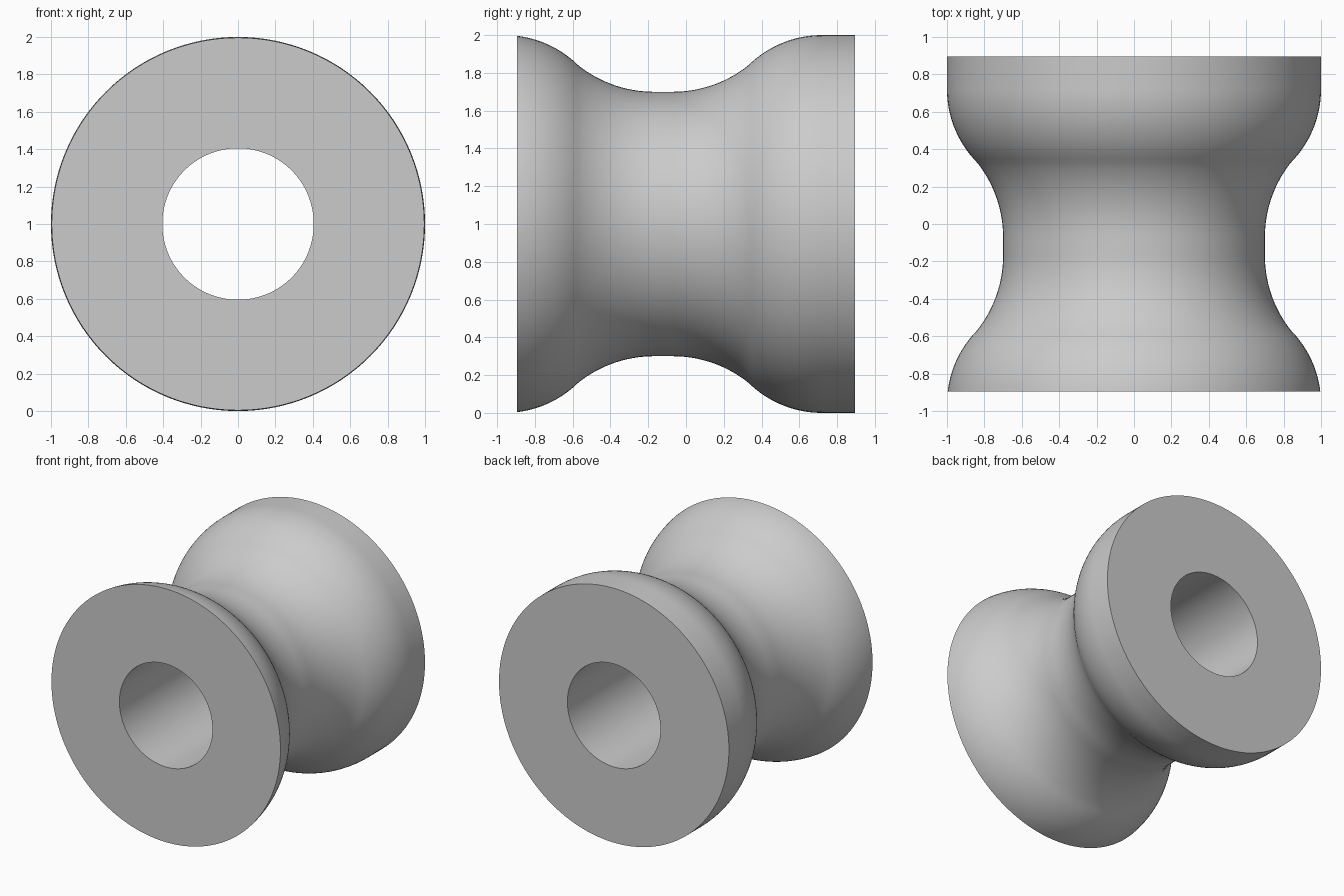
import bpy, bmesh, math

cube = bpy.data.objects.get("Cube")
if cube:
    bpy.data.objects.remove(cube, do_unlink=True)

FRONT, BACK = -0.895, 0.895
MIDDLE, BORE, WAIST, RIM = -0.12, 0.405, 0.70, 1.0
SEGMENTS = 128

grey = bpy.data.materials.new("light grey")
grey.use_nodes = True
colour = (0.6, 0.6, 0.6, 1)
grey.diffuse_color = colour
grey.node_tree.nodes["Principled BSDF"].inputs["Base Color"].default_value = colour


def arc_sag(d, span, rise):
    """Height change of a circular arc that starts flat and rises over a span."""
    r = (span ** 2 + rise ** 2) / (2 * rise)
    return r - math.sqrt(r * r - d * d)


def outer_radius(y):
    """Flat waist, concave fillet, convex shoulder, then straight rim."""
    d = abs(y - MIDDLE)
    if d <= 0.05:
        return WAIST
    if d <= 0.45:
        return WAIST + arc_sag(d - 0.05, 0.40, 0.14)
    if d <= 0.84:
        return RIM - arc_sag(0.84 - d, 0.39, 0.16)
    return RIM


# Profile: outer curve from front to back, closed by the bore
steps = 72
stations = [FRONT + (BACK - FRONT) * i / steps for i in range(steps + 1)]
profile = [(outer_radius(y), y) for y in stations if y < 0.73]
profile += [(RIM, BACK), (BORE, BACK), (BORE, FRONT)]

# Revolve the profile round the horizontal axis
bm = bmesh.new()
verts = [bm.verts.new((r, y, 1)) for r, y in profile]
edges = [bm.edges.new((a, b)) for a, b in zip(verts, verts[1:] + verts[:1])]
bmesh.ops.spin(bm, geom=verts + edges, cent=(0, 0, 1), axis=(0, 1, 0),
               angle=2 * math.pi, steps=SEGMENTS, use_merge=True)
bmesh.ops.remove_doubles(bm, verts=bm.verts, dist=1e-5)
bmesh.ops.recalc_face_normals(bm, faces=bm.faces)

mesh = bpy.data.meshes.new("spool_roller")
bm.to_mesh(mesh)
bm.free()
mesh.materials.append(grey)
roller = bpy.data.objects.new("spool_roller", mesh)
bpy.context.collection.objects.link(roller)

# Smooth curved walls, crisp end faces
bpy.ops.object.select_all(action='DESELECT')
roller.select_set(True)
bpy.context.view_layer.objects.active = roller
bpy.ops.object.shade_smooth_by_angle(angle=math.radians(30))
